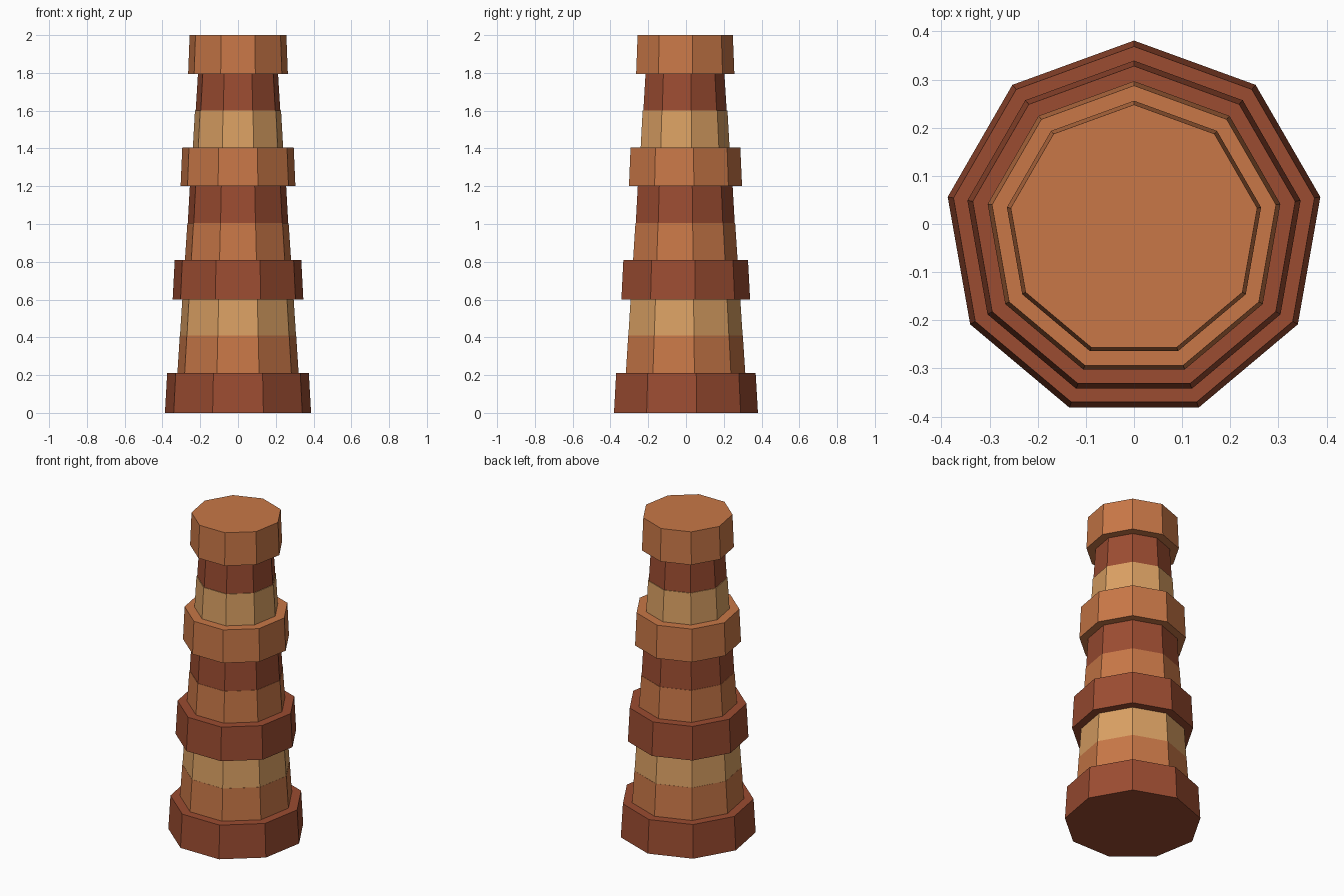
import bpy
import bmesh
from math import sin, cos, pi, radians

cube = bpy.data.objects.get("Cube")
if cube:
    bpy.data.objects.remove(cube, do_unlink=True)

SIDES = 9
CENTRE_Y = -0.012  # keeps the nine-sided outline centred in y


def make_material(name, rgb):
    """Flat material from 0-255 display values, stored as linear."""
    lin = [((c / 255 + 0.055) / 1.055) ** 2.4 for c in rgb]
    mat = bpy.data.materials.new(name)
    mat.use_nodes = True
    bsdf = mat.node_tree.nodes["Principled BSDF"]
    bsdf.inputs["Base Color"].default_value = (*lin, 1)
    bsdf.inputs["Roughness"].default_value = 0.9
    mat.diffuse_color = (*lin, 1)
    return mat


brick = make_material("red brick", (155, 76, 49))
clay = make_material("orange clay", (200, 119, 71))
sand = make_material("pale sandstone", (218, 160, 99))


def make_tier(name, z0, z1, half0, half1, mat):
    """Tapered nine-sided block; half0 and half1 are half widths along x."""
    bm = bmesh.new()
    rings = []
    for z, half in ((z0, half0), (z1, half1)):
        r = half / cos(radians(10))
        angles = [pi / 2 + 2 * pi * i / SIDES for i in range(SIDES)]
        rings.append([bm.verts.new((r * cos(a), r * sin(a) + CENTRE_Y, z)) for a in angles])
    low, high = rings
    for i in range(SIDES):
        j = (i + 1) % SIDES
        bm.faces.new((low[i], low[j], high[j], high[i]))
    bm.faces.new(low[::-1])
    bm.faces.new(high)
    mesh = bpy.data.meshes.new(name)
    bm.to_mesh(mesh)
    bm.free()
    mesh.materials.append(mat)
    obj = bpy.data.objects.new(name, mesh)
    bpy.context.collection.objects.link(obj)


# Tower tiers from the ground up: name, top height, lower and upper half width, colour
tiers = [
    ("base_ledge", 0.21, 0.387, 0.375, brick),
    ("lower_clay_band", 0.41, 0.321, 0.308, clay),
    ("lower_sand_band", 0.6, 0.307, 0.295, sand),
    ("lower_ledge", 0.81, 0.346, 0.335, brick),
    ("middle_clay_band", 1.005, 0.281, 0.268, clay),
    ("middle_brick_band", 1.2, 0.266, 0.255, brick),
    ("upper_ledge", 1.405, 0.304, 0.295, clay),
    ("upper_sand_band", 1.6, 0.239, 0.228, sand),
    ("upper_brick_band", 1.795, 0.224, 0.212, brick),
    ("top_cap", 2.0, 0.264, 0.256, clay),
]
z = 0
for name, top, half0, half1, mat in tiers:
    make_tier(name, z, top, half0, half1, mat)
    z = top
